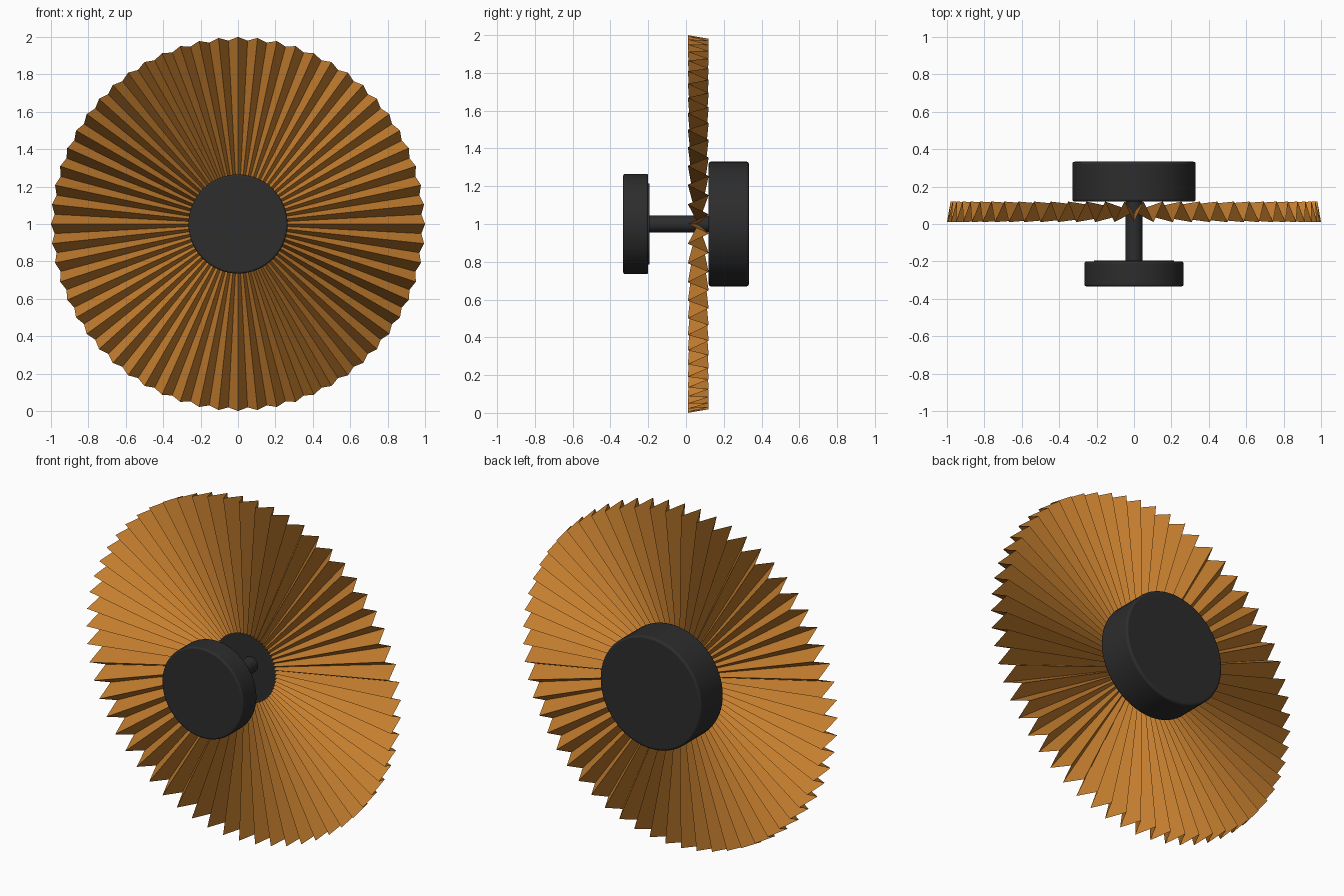
import bpy, bmesh
from math import cos, sin, pi

cube = bpy.data.objects.get("Cube")
if cube:
    bpy.data.objects.remove(cube, do_unlink=True)


def make_material(name, colour):
    mat = bpy.data.materials.new(name)
    mat.use_nodes = True
    mat.diffuse_color = (*colour, 1)
    bsdf = mat.node_tree.nodes["Principled BSDF"]
    bsdf.inputs["Base Color"].default_value = (*colour, 1)
    bsdf.inputs["Roughness"].default_value = 0.7
    return mat


amber = make_material("amber paper", (0.56, 0.21, 0.028))
black = make_material("matt black", (0.026, 0.026, 0.026))
CENTRE_Z = 1.0


def disc(name, radius, y_front, y_back, bevel=0.0):
    """Cylinder along y between two depths, with a softened rim."""
    bpy.ops.mesh.primitive_cylinder_add(
        vertices=64, radius=radius, depth=y_back - y_front,
        location=(0, (y_front + y_back) / 2, CENTRE_Z), rotation=(pi / 2, 0, 0))
    ob = bpy.context.object
    ob.name = name
    ob.data.materials.append(black)
    if bevel:
        mod = ob.modifiers.new("soft rim", "BEVEL")
        mod.width = bevel
        mod.segments = 3
        mod.limit_method = "ANGLE"
    bpy.ops.object.shade_smooth_by_angle()
    return ob


def pleated_shade(pleats, hole, rim_front, rim_back, y_mid, depth):
    """Folded sheet: pleat depth grows in proportion to the radius."""
    bm = bmesh.new()
    rays = []
    for i in range(pleats * 2):
        a = pi / 2 + pi * i / pleats
        side, rim = (-1, rim_front) if i % 2 == 0 else (1, rim_back)
        rays.append([bm.verts.new((r * cos(a), y_mid + side * depth * r / rim,
                                   CENTRE_Z + r * sin(a)))
                     for r in (hole, rim)])
    for i, (inner, outer) in enumerate(rays):
        next_inner, next_outer = rays[(i + 1) % len(rays)]
        bm.faces.new((inner, next_inner, next_outer, outer))
    bmesh.ops.recalc_face_normals(bm, faces=bm.faces)
    mesh = bpy.data.meshes.new("pleated_shade")
    bm.to_mesh(mesh)
    bm.free()
    mesh.materials.append(amber)
    ob = bpy.data.objects.new("pleated_shade", mesh)
    bpy.context.collection.objects.link(ob)


# Pleated reflector
pleated_shade(pleats=60, hole=0.2, rim_front=1.0, rim_back=0.982,
              y_mid=0.065, depth=0.055)

# Wall base, stem and front lamp cap
disc("wall_base", 0.33, 0.12, 0.333, 0.012)
disc("stem", 0.045, -0.2, 0.13)
disc("lamp_cap", 0.265, -0.333, -0.2, 0.01)
disc("lamp_diffuser", 0.215, -0.21, -0.194)
